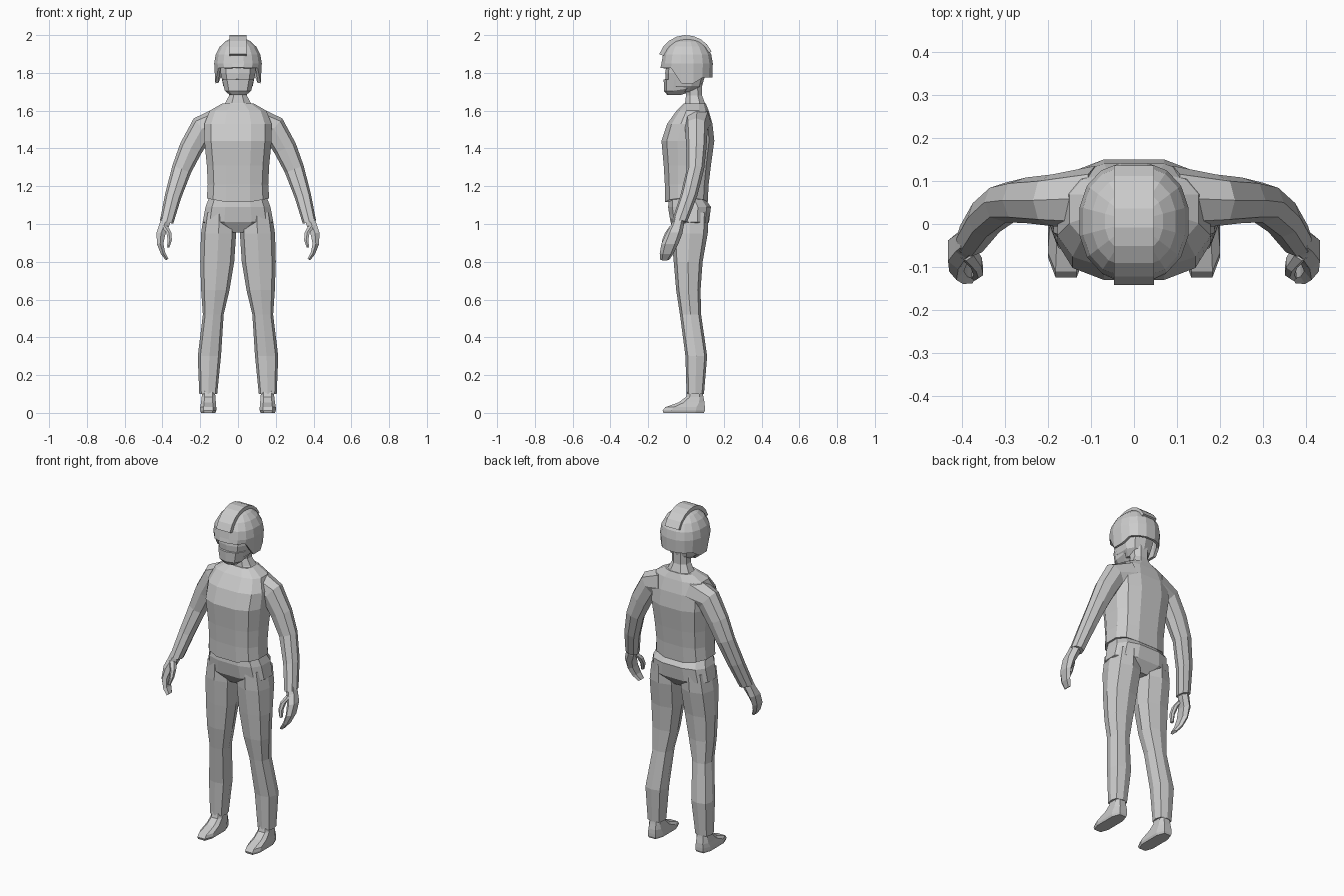
import bpy, bmesh, math
from mathutils import Vector

if "Cube" in bpy.data.objects:
    bpy.data.objects.remove(bpy.data.objects["Cube"])

grey = bpy.data.materials.new("plain grey")
grey.diffuse_color = (0.6, 0.6, 0.6, 1)
grey.use_nodes = True
grey.node_tree.nodes["Principled BSDF"].inputs["Base Color"].default_value = grey.diffuse_color


def finish(name, bm, mirror=False):
    bmesh.ops.recalc_face_normals(bm, faces=bm.faces)
    me = bpy.data.meshes.new(name)
    bm.to_mesh(me)
    bm.free()
    me.materials.append(grey)
    ob = bpy.data.objects.new(name, me)
    bpy.context.collection.objects.link(ob)
    if mirror:
        ob.modifiers.new("mirror", 'MIRROR').use_mirror_merge = False
    return ob


def section(n, power, half):
    """Unit rounded-box outline with n sides."""
    pts = []
    for i in range(n):
        a = 2 * math.pi * (i + (0.5 if half else 0)) / n
        c, s = math.cos(a), math.sin(a)
        pts.append((math.copysign(abs(c) ** (2 / power), c),
                    math.copysign(abs(s) ** (2 / power), s)))
    mx = max(abs(p[0]) for p in pts)
    my = max(abs(p[1]) for p in pts)
    return [(p[0] / mx, p[1] / my) for p in pts]


def loft(name, rings, n=8, power=2.4, half=False, tilt=False, mirror=False,
         bend=None, open_start=False):
    """rings: (centre x, y, z, half width, half depth); tilt turns them along the path."""
    bm = bmesh.new()
    sec = section(n, power, half)
    loops = []
    for k, (x, y, z, rx, ry) in enumerate(rings):
        u = Vector((1, 0, 0))
        if tilt:
            a, b = rings[max(k - 1, 0)], rings[min(k + 1, len(rings) - 1)]
            u = Vector((a[2] - b[2], 0, b[0] - a[0])).normalized()
        loop = []
        for p, q in sec:
            co = Vector((x, y, z)) + u * (p * rx) + Vector((0, q * ry, 0))
            if bend:
                co = bend(k, co)
            loop.append(bm.verts.new(co))
        loops.append(loop)
    for a, b in zip(loops, loops[1:]):
        for i in range(n):
            j = (i + 1) % n
            bm.faces.new((a[i], a[j], b[j], b[i]))
    if not open_start:
        bm.faces.new(loops[0])
    bm.faces.new(loops[-1])
    return finish(name, bm, mirror)


def span(z, rx, front, back, x=0):
    """Ring given by its front and back limits."""
    return (x, (front + back) / 2, z, rx, (back - front) / 2)


def leg_span(z, inner, outer, front, back):
    return span(z, (outer - inner) / 2, front, back, (inner + outer) / 2)


# shirt, hem dipping at the centre
def hem(k, co):
    if k == 0:
        co.z += 0.03 * abs(co.x) / 0.165
    return co


loft("shirt", [
    span(1.105, .165, -.11, .115), span(1.21, .16, -.112, .12),
    span(1.31, .165, -.118, .132), span(1.44, .178, -.13, .15),
    span(1.53, .178, -.10, .14), span(1.60, .15, -.05, .12),
    span(1.637, .085, -.012, .105)], n=12, power=2.8, half=True, bend=hem)

# sleeves
loft("sleeve", [
    (.09, .06, 1.53, .09, .075), (.19, .055, 1.505, .07, .06),
    (.25, .055, 1.40, .062, .053), (.298, .05, 1.29, .053, .046),
    (.343, .015, 1.15, .044, .045), (.378, -.035, 1.01, .036, .041)],
    n=8, power=2.3, tilt=True, mirror=True)

# hands
loft("hand", [
    (.378, -.038, 1.03, .026, .03), (.39, -.045, .995, .026, .034),
    (.408, -.062, .95, .024, .043), (.412, -.085, .895, .017, .045),
    (.397, -.102, .845, .012, .037), (.375, -.113, .812, .008, .025)],
    n=6, power=2.4, half=True, tilt=True, mirror=True)
loft("thumb", [
    (.39, -.06, .99, .018, .025), (.366, -.09, .955, .013, .02),
    (.361, -.11, .915, .011, .016), (.37, -.12, .875, .007, .012)],
    n=6, half=True, mirror=True)

# trousers
loft("trouser_seat", [
    span(1.135, .155, -.09, .10), span(1.09, .172, -.095, .132),
    span(1.01, .187, -.082, .122), span(.955, .06, -.045, .08)],
    n=12, power=2.8, half=True)
loft("trouser_leg", [
    leg_span(1.06, .02, .178, -.08, .12), leg_span(.95, .01, .196, -.078, .115),
    leg_span(.80, .02, .20, -.065, .088), leg_span(.65, .045, .195, -.052, .077),
    leg_span(.52, .076, .186, -.032, .08), leg_span(.30, .09, .213, -.003, .112),
    leg_span(.10, .11, .205, .003, .095)], n=8, power=2.7, mirror=True)

# bare feet
loft("foot", [
    leg_span(.13, .122, .19, .012, .085), leg_span(.085, .12, .192, .0, .092),
    leg_span(.055, .117, .196, -.04, .098), leg_span(.03, .115, .20, -.11, .10),
    leg_span(.012, .115, .20, -.124, .10), leg_span(0, .12, .196, -.12, .095)],
    n=8, power=3.2, half=True, mirror=True)

# neck and head
loft("neck", [
    span(1.61, .10, -.02, .11), span(1.64, .068, -.005, .10),
    span(1.68, .047, .0, .085), span(1.78, .05, -.01, .085)], n=8, half=True)
loft("head", [
    span(1.70, .05, -.08, .05), span(1.73, .078, -.105, .085),
    span(1.80, .092, -.11, .105), span(1.92, .09, -.09, .10)],
    n=10, power=2.6, half=True)
loft("chin_guard", [
    span(1.682, .042, -.098, .0), span(1.705, .07, -.117, .05),
    span(1.765, .084, -.118, .07)], n=10, power=2.6, half=True,
    bend=lambda k, co: co + Vector((0, 0, max(0, co.y + .03) * .35)))


# helmet shell: rim high over the face, low at the ears
def rim(k, co):
    if k == 0:
        if co.y < -.07:
            co.z = 1.825 + .12 * max(0, .05 - abs(co.x))
            co.y *= 1.1
        else:
            co.z = 1.745 if co.y < .06 else 1.775
    return co


dome = [(0, .008, 1.76, .12, .131), (0, .006, 1.85, .126, .136)]
for deg in (20, 40, 58, 75):
    c, s = math.cos(math.radians(deg)), math.sin(math.radians(deg))
    dome.append((0, .006, 1.85 + .138 * s, .126 * c, .136 * c))
helmet = loft("helmet", dome, n=16, power=2.3, half=True, bend=rim, open_start=True)
wall = helmet.modifiers.new("wall", 'SOLIDIFY')
wall.thickness = .015
wall.offset = -1

# raised strip over the helmet, front to back
bm = bmesh.new()
rows = []
for i in range(9):
    a = math.radians(19 + i * 17)
    row = []
    for r in (.125, .15):
        for x in (-.046, .046):
            row.append(bm.verts.new((x, -r * math.cos(a), 1.85 + r * math.sin(a))))
    rows.append(row)
order = (0, 1, 3, 2)
for a, b in zip(rows, rows[1:]):
    for i in range(4):
        p, q = order[i], order[(i + 1) % 4]
        bm.faces.new((a[p], a[q], b[q], b[p]))
for row in (rows[0], rows[-1]):
    bm.faces.new([row[i] for i in order])
finish("helmet_strip", bm)
